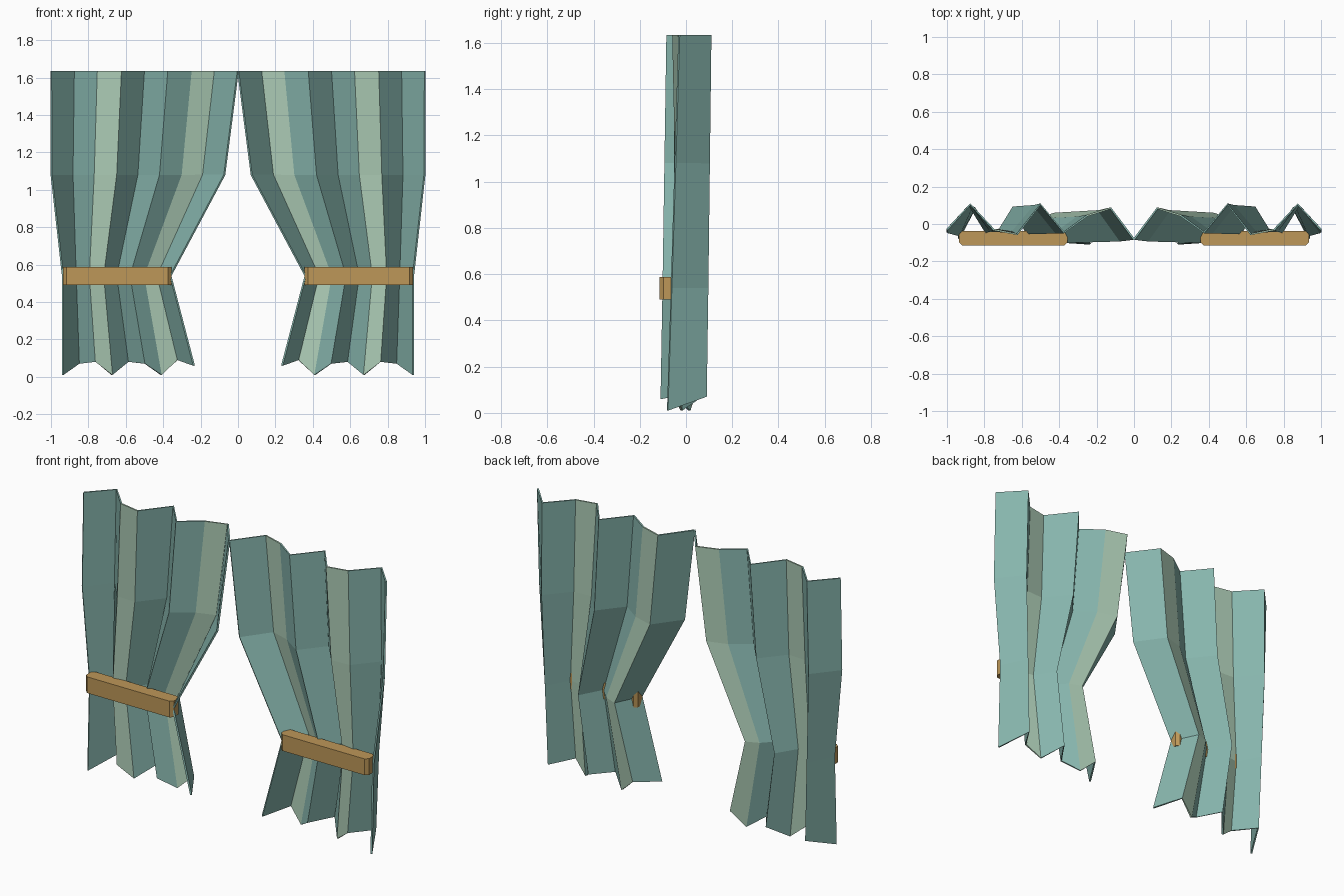
import bpy
import bmesh

cube = bpy.data.objects.get("Cube")
if cube:
    bpy.data.objects.remove(cube)


def material(name, color):
    mat = bpy.data.materials.new(name)
    mat.use_nodes = True
    mat.diffuse_color = (*color, 1)
    mat.node_tree.nodes["Principled BSDF"].inputs["Base Color"].default_value = (*color, 1)
    return mat


teal = material("teal_cloth", (0.24, 0.46, 0.415))
sage = material("sage_cloth", (0.41, 0.595, 0.46))
ochre = material("ochre_band", (0.51, 0.31, 0.098))

# Fold depths from the outer edge to the inner edge, at the rod and at the hem
TOP_FOLDS = [-0.03, 0.105, -0.03, -0.055, 0.105, -0.045, 0.045, 0.085, -0.082]
HEM_FOLDS = [-0.08, 0.085, -0.05, -0.02, 0.08, -0.05, 0.015, 0.04, -0.108]
HEM_HEIGHTS = [0.01, 0.07, 0.08, 0.01, 0.08, 0.07, 0.01, 0.09, 0.06]
# Rows: height, outer x, inner x
ROWS = [(1.635, 1.0, 0.0), (1.08, 0.998, 0.072), (0.54, 0.937, 0.36), (0, 0.937, 0.235)]
LAST = len(TOP_FOLDS) - 1
SAGE_STRIPS = (2, 6)


def build_object(name, bm, mats):
    bmesh.ops.recalc_face_normals(bm, faces=bm.faces)
    mesh = bpy.data.meshes.new(name)
    bm.to_mesh(mesh)
    bm.free()
    for mat in mats:
        mesh.materials.append(mat)
    obj = bpy.data.objects.new(name, mesh)
    bpy.context.collection.objects.link(obj)
    return obj


# Pleated cloth, gathered at the waist and flared at the hem
def curtain(name, side):
    bm = bmesh.new()
    grid = []
    for r, (z, outer, inner) in enumerate(ROWS):
        t = r / (len(ROWS) - 1)
        row = []
        for c in range(LAST + 1):
            x = outer + (inner - outer) * c / LAST
            y = TOP_FOLDS[c] * (1 - t) + HEM_FOLDS[c] * t
            height = HEM_HEIGHTS[c] if r == len(ROWS) - 1 else z
            row.append(bm.verts.new((side * x, y, height)))
        grid.append(row)
    for upper, lower in zip(grid, grid[1:]):
        for c in range(LAST):
            face = bm.faces.new((upper[c], upper[c + 1], lower[c + 1], lower[c]))
            face.material_index = int(c in SAGE_STRIPS)
    obj = build_object(name, bm, [teal, sage])
    solid = obj.modifiers.new("cloth_thickness", "SOLIDIFY")
    solid.thickness = 0.01
    solid.offset = 0


# Tieback: a straight band with chamfered ends
def tieback(name, side):
    x0, x1, front, back, cut = 0.355, 0.935, -0.115, -0.037, 0.018
    outline = [(x0 + cut, front), (x1 - cut, front), (x1, front + cut), (x1, back - cut),
               (x1 - cut, back), (x0 + cut, back), (x0, back - cut), (x0, front + cut)]
    bm = bmesh.new()
    base = bm.faces.new([bm.verts.new((side * x, y, 0.49)) for x, y in outline])
    extruded = bmesh.ops.extrude_face_region(bm, geom=[base], use_keep_orig=True)
    top = [v for v in extruded["geom"] if isinstance(v, bmesh.types.BMVert)]
    bmesh.ops.translate(bm, verts=top, vec=(0, 0, 0.097))
    build_object(name, bm, [ochre])


for label, side in (("left", 1), ("right", -1)):
    curtain(label + "_curtain", side)
    tieback(label + "_tieback", side)
